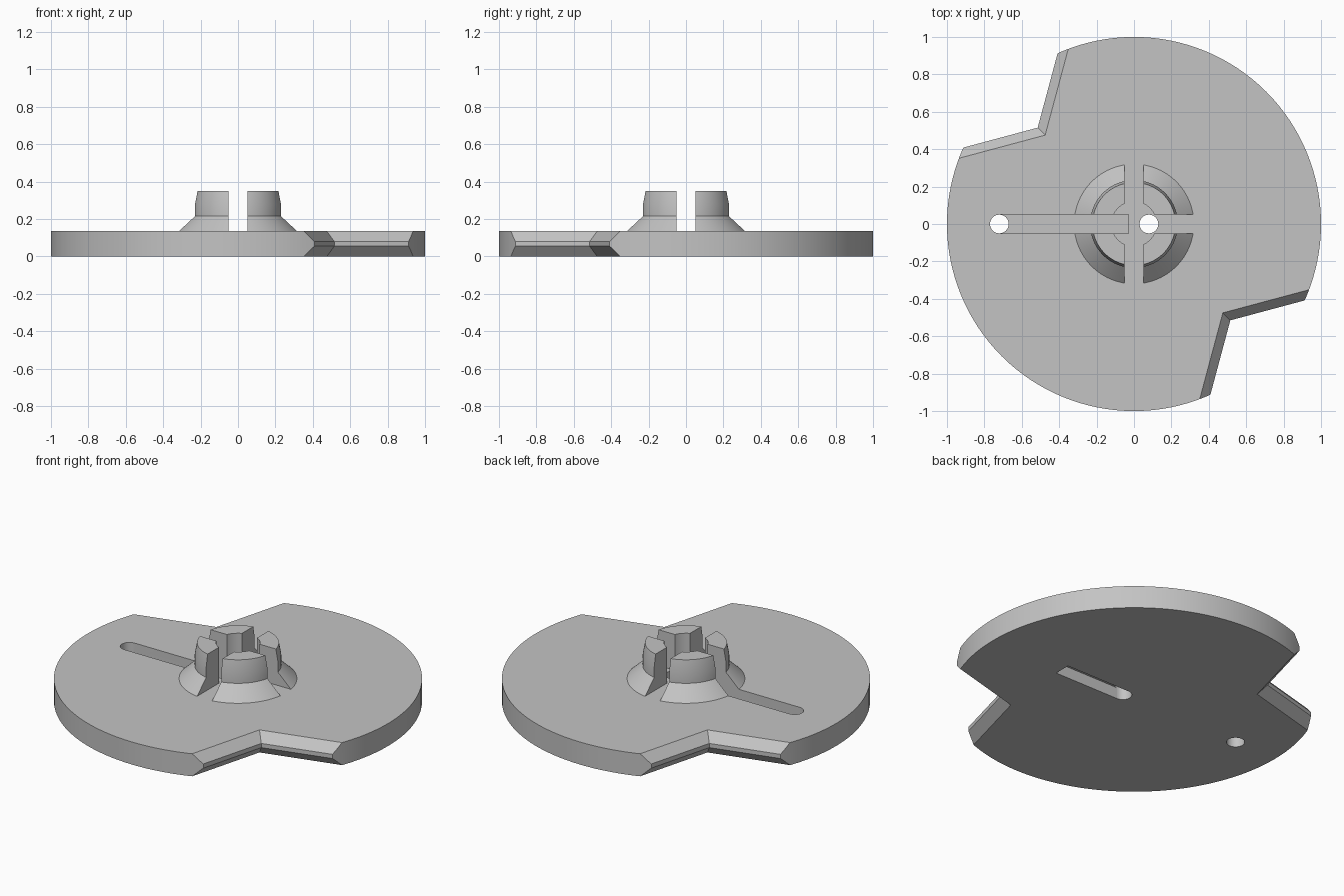
import bpy, bmesh, math
from mathutils import Matrix, Vector

cube = bpy.data.objects.get("Cube")
if cube:
    bpy.data.objects.remove(cube, do_unlink=True)

# Main dimensions
THICK = 0.135
SLOT = 0.05           # half width of every slot and radius of the holes
SLOT_FLOOR = THICK / 2

grey = bpy.data.materials.new("light grey")
grey.use_nodes = True
grey.diffuse_color = (0.55, 0.55, 0.55, 1)
grey.node_tree.nodes["Principled BSDF"].inputs["Base Color"].default_value = grey.diffuse_color


def finish(name, bm):
    bmesh.ops.recalc_face_normals(bm, faces=bm.faces)
    mesh = bpy.data.meshes.new(name)
    bm.to_mesh(mesh)
    bm.free()
    mesh.materials.append(grey)
    obj = bpy.data.objects.new(name, mesh)
    bpy.context.collection.objects.link(obj)
    return obj


def cylinder(name, radius, z0, z1, x=0, segments=32):
    bm = bmesh.new()
    bmesh.ops.create_cone(bm, cap_ends=True, segments=segments, radius1=radius, radius2=radius,
                          depth=z1 - z0, matrix=Matrix.Translation((x, 0, (z0 + z1) / 2)))
    return finish(name, bm)


def box(name, low, high):
    low, high = Vector(low), Vector(high)
    bm = bmesh.new()
    bmesh.ops.create_cube(bm, size=1, matrix=Matrix.Translation((low + high) / 2)
                          @ Matrix.Diagonal((*(high - low), 1)))
    return finish(name, bm)


def lathe(name, profile, segments):
    """Closed (radius, z) profile turned around the z axis."""
    bm = bmesh.new()
    rings = []
    for i in range(segments):
        a = math.tau * i / segments
        rings.append([bm.verts.new((r * math.cos(a), r * math.sin(a), z)) for r, z in profile])
    n = len(profile)
    for i, ring in enumerate(rings):
        nxt = rings[(i + 1) % segments]
        for j in range(n):
            k = (j + 1) % n
            bm.faces.new((ring[j], nxt[j], nxt[k], ring[k]))
    return finish(name, bm)


def notch_wedge(name, side):
    """Wedge whose sides bulge inward, leaving a chamfered edge on the disc."""
    over, slope = 0.02, 0.04 / 0.055
    inner, outer = 0.475, 0.515
    levels = [(-over, inner - over * slope), (0.055, outer),
              (THICK - 0.055, outer), (THICK + over, inner - over * slope)]
    bm = bmesh.new()
    loops = []
    for z, apex in levels:
        tip = Vector((apex, -apex, z))
        arm_a, arm_b = [1.2 * Vector((math.cos(math.radians(d)), math.sin(math.radians(d)), 0))
                        for d in (15, -105)]
        loop = [tip, tip + arm_a, tip + arm_a + arm_b, tip + arm_b]
        loops.append([bm.verts.new((side * p.x, side * p.y, p.z)) for p in loop])
    for low, high in zip(loops, loops[1:]):
        for j in range(4):
            k = (j + 1) % 4
            bm.faces.new((low[j], low[k], high[k], high[j]))
    bm.faces.new(loops[0])
    bm.faces.new(loops[-1])
    return finish(name, bm)


def cut(obj, cutter):
    mod = obj.modifiers.new("cut", 'BOOLEAN')
    mod.operation = 'DIFFERENCE'
    mod.solver = 'EXACT'
    mod.object = cutter
    bpy.context.view_layer.objects.active = obj
    bpy.ops.object.modifier_apply(modifier=mod.name)
    bpy.data.objects.remove(cutter, do_unlink=True)


# Disc with two opposite chamfered notches
disc = cylinder("disc", 1, 0, THICK, segments=128)
for side in (1, -1):
    cut(disc, notch_wedge("notch_cutter", side))

# Grooves on the top and underside, each ending in a through hole
cut(disc, box("top_groove_cutter", (-0.72, -SLOT, SLOT_FLOOR), (-0.03, SLOT, 0.3)))
cut(disc, box("bottom_groove_cutter", (0.08, -SLOT, -0.1), (0.51, SLOT, SLOT_FLOOR)))
for x in (-0.72, 0.08):
    cut(disc, cylinder("hole_cutter", SLOT, -0.2, 0.4, x))

# Split hub: flared collar and tapered post, cut into four prongs
hub = lathe("split_hub", [(0.12, THICK), (0.32, THICK), (0.235, 0.215), (0.235, 0.28),
                          (0.222, 0.35), (0.12, 0.35)], 96)
cut(hub, box("cross_cutter_x", (-0.5, -SLOT, 0.1), (0.5, SLOT, 0.5)))
cut(hub, box("cross_cutter_y", (-SLOT, -0.5, 0.1), (SLOT, 0.5, 0.5)))

# Smooth round walls, sharp edges
bpy.ops.object.select_all(action='DESELECT')
for obj in (disc, hub):
    obj.select_set(True)
bpy.context.view_layer.objects.active = disc
bpy.ops.object.shade_smooth_by_angle(angle=math.radians(25))
